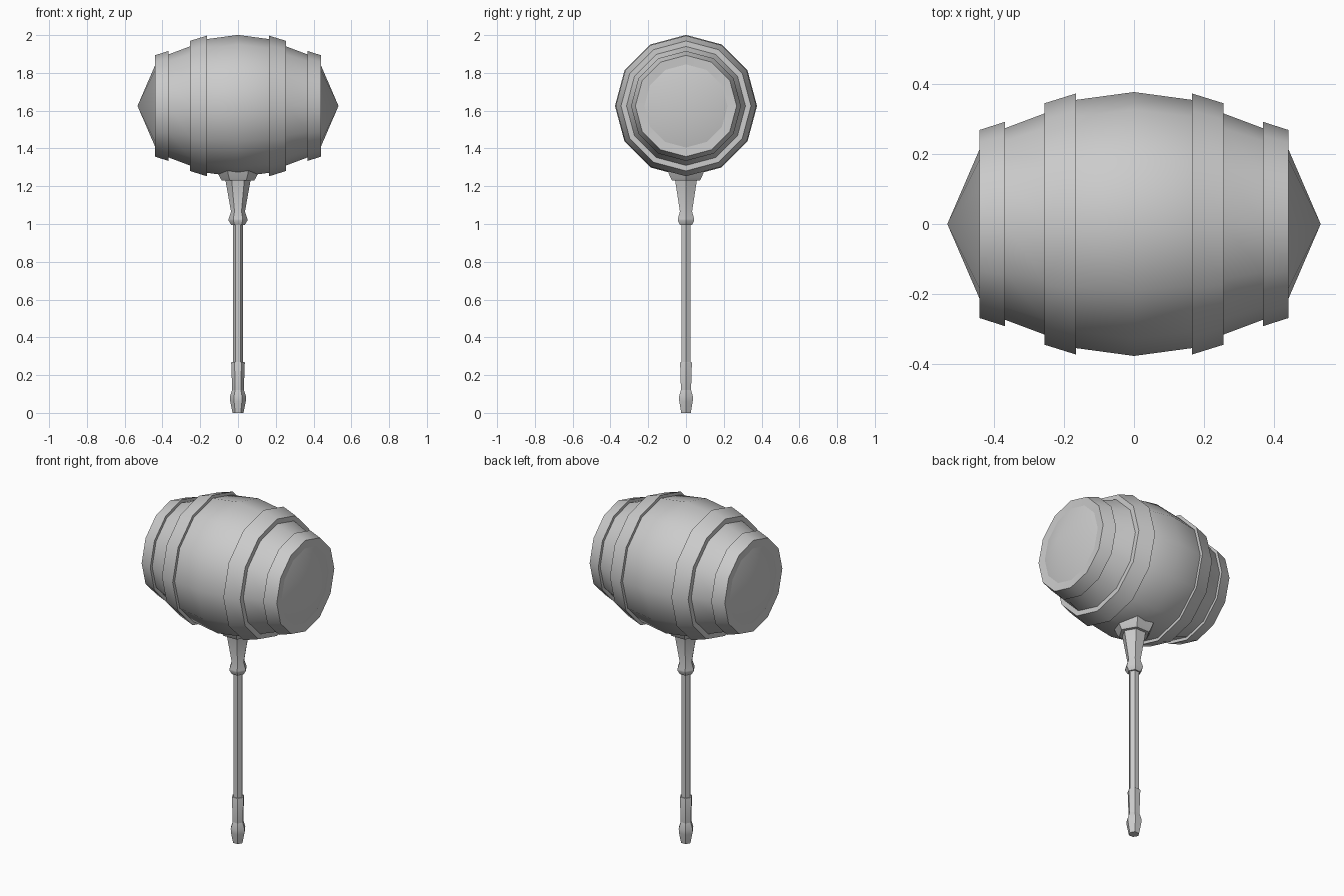
import bpy
import math
from mathutils import Vector

if "Cube" in bpy.data.objects:
    bpy.data.objects.remove(bpy.data.objects["Cube"], do_unlink=True)

HEAD_Z = 1.625

grey = bpy.data.materials.new("plain grey")
grey.use_nodes = True
colour = (0.6, 0.6, 0.6, 1)
grey.diffuse_color = colour
grey.node_tree.nodes["Principled BSDF"].inputs["Base Color"].default_value = colour


def lathe(name, profile, sides, along_x=False, closed=False):
    """Turn (position, radius) points around z, or around the head's x axis."""
    verts, rings, faces = [], [], []
    for pos, radius in profile:
        ring = []
        for i in range(sides if radius > 0 else 1):
            a = math.tau * i / sides
            u, v = radius * math.cos(a), radius * math.sin(a)
            ring.append(len(verts))
            verts.append(Vector((pos, u, HEAD_Z + v)) if along_x else Vector((u, v, pos)))
        rings.append(ring)
    pairs = list(zip(rings, rings[1:]))
    if closed:
        pairs.append((rings[-1], rings[0]))
    for low, high in pairs:
        for i in range(sides):
            j = (i + 1) % sides
            quad = [low[i % len(low)], low[j % len(low)],
                    high[j % len(high)], high[i % len(high)]]
            faces.append(list(dict.fromkeys(quad)))
    if not closed:
        faces += [r if r is rings[-1] else r[::-1]
                  for r in (rings[0], rings[-1]) if len(r) > 1]
    mesh = bpy.data.meshes.new(name)
    mesh.from_pydata(verts, [], faces)
    mesh.materials.append(grey)
    obj = bpy.data.objects.new(name, mesh)
    bpy.context.collection.objects.link(obj)
    bpy.ops.object.select_all(action="DESELECT")
    obj.select_set(True)
    bpy.context.view_layer.objects.active = obj
    bpy.ops.object.mode_set(mode="EDIT")
    bpy.ops.mesh.select_all(action="SELECT")
    bpy.ops.mesh.normals_make_consistent(inside=False)
    bpy.ops.object.mode_set(mode="OBJECT")
    bpy.ops.object.shade_smooth_by_angle(angle=math.radians(35))
    return obj


# Barrel head with pointed ends
half = [(0.17, 0.353), (0.255, 0.315), (0.37, 0.272), (0.435, 0.245),
        (0.437, 0.22), (0.532, 0)]
barrel = [(-x, r) for x, r in reversed(half)] + [(0, 0.376)] + half
lathe("barrel_head", barrel, 12, along_x=True)

# Raised hoops around each half of the barrel
for side, s in (("left", 1), ("right", -1)):
    lathe(side + "_inner_hoop", [(s * 0.165, 0.34), (s * 0.165, 0.372),
          (s * 0.255, 0.344), (s * 0.255, 0.3)], 12, True, True)
    lathe(side + "_outer_hoop", [(s * 0.368, 0.26), (s * 0.368, 0.291),
          (s * 0.44, 0.268), (s * 0.437, 0.22)], 12, True, True)

# Six-sided handle
lathe("collar", [(1.23, 0.085), (1.245, 0.095), (1.285, 0.113), (1.31, 0.075)], 6)
lathe("neck", [(0.995, 0.036), (1.018, 0.05), (1.027, 0.05), (1.066, 0.037),
               (1.24, 0.068)], 6)
lathe("shaft", [(0.1, 0.027), (1.03, 0.027)], 6)
lathe("grip", [(0.085, 0.03), (0.125, 0.031), (0.265, 0.036), (0.27, 0.034)], 6)
lathe("pommel", [(0, 0.029), (0.06, 0.041), (0.085, 0.043), (0.122, 0.031)], 6)
